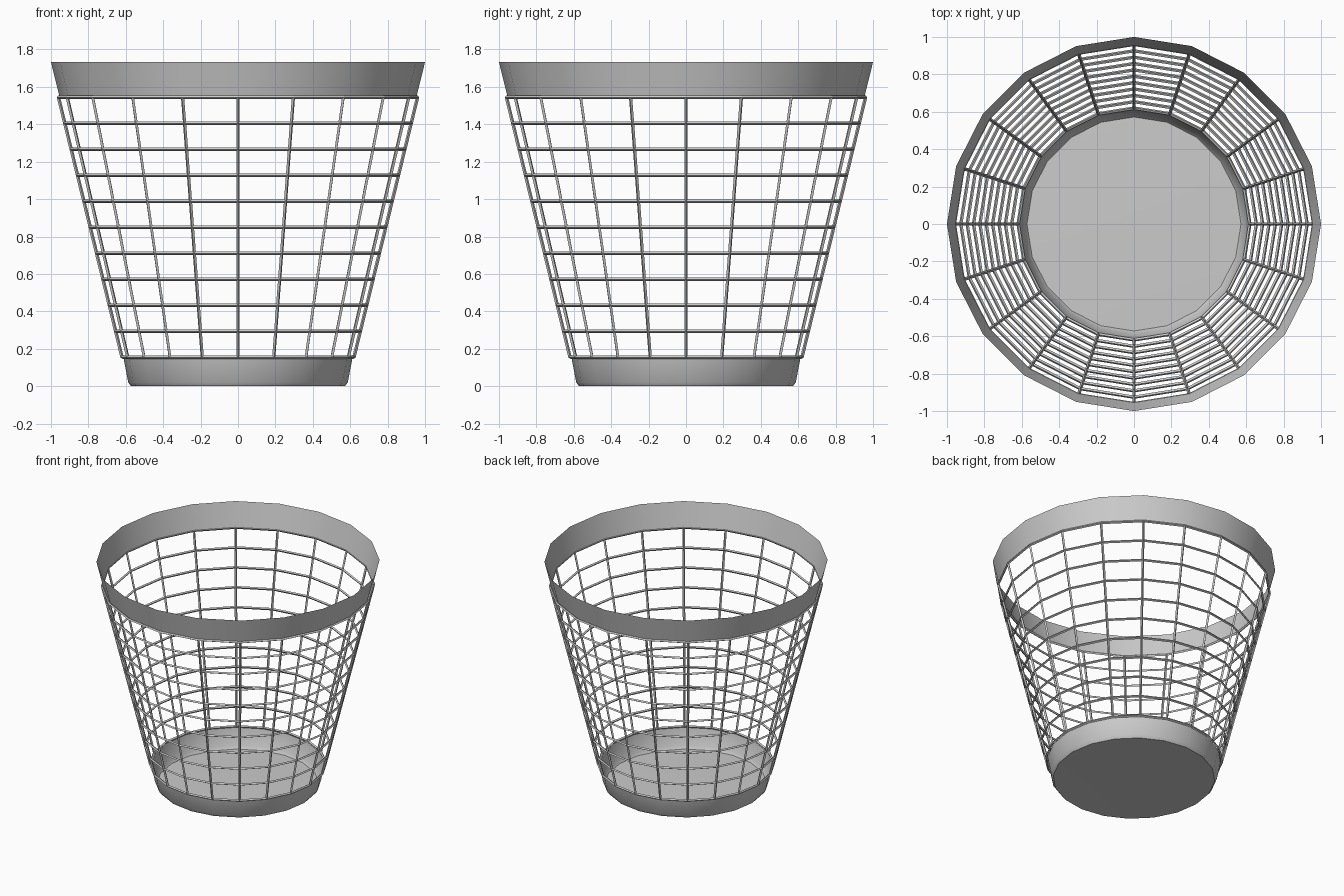
import bpy, math

if "Cube" in bpy.data.objects:
    bpy.data.objects.remove(bpy.data.objects["Cube"])

SIDES = 20
grey = bpy.data.materials.new("light_grey")
grey.diffuse_color = (0.6, 0.6, 0.6, 1)
grey.use_nodes = True
grey.node_tree.nodes["Principled BSDF"].inputs["Base Color"].default_value = grey.diffuse_color


def lathe(name, profile, smooth=True, cap=False):
    """Spin a list of (radius, z) points around the z axis, lowest first."""
    verts, faces = [], []
    for r, z in profile:
        for i in range(SIDES):
            a = 2 * math.pi * i / SIDES
            verts.append((r * math.cos(a), r * math.sin(a), z))
    for k in range(len(profile) - 1):
        for i in range(SIDES):
            j = (i + 1) % SIDES
            faces.append((k * SIDES + i, k * SIDES + j,
                          (k + 1) * SIDES + j, (k + 1) * SIDES + i))
    if cap:
        faces.append(tuple(reversed(range(SIDES))))
    mesh = bpy.data.meshes.new(name)
    mesh.from_pydata(verts, [], faces)
    mesh.materials.append(grey)
    ob = bpy.data.objects.new(name, mesh)
    bpy.context.collection.objects.link(ob)
    if smooth:
        bpy.context.view_layer.objects.active = ob
        ob.select_set(True)
        bpy.ops.object.shade_smooth_by_angle(angle=math.radians(35))
        ob.select_set(False)
    return ob


# Solid band around the mouth
lathe("rim_band", [(0.955, 1.55), (1.0, 1.733)])

# Shallow cup at the foot with its floor
lathe("base_cup", [(0.295, 0.005), (0.572, 0.0), (0.587, 0.02), (0.612, 0.15)], cap=True)

# Wire mesh wall: ribs and hoops
ROWS = 10
wall = [(0.62 + 0.34 * k / ROWS, 0.155 + 1.39 * k / ROWS) for k in range(ROWS + 1)]
mesh_wall = lathe("wire_wall", wall, smooth=False)
wire = mesh_wall.modifiers.new("wire", 'WIREFRAME')
wire.thickness = 0.018
wire.use_even_offset = True
wire.use_boundary = True
wire.use_replace = True
